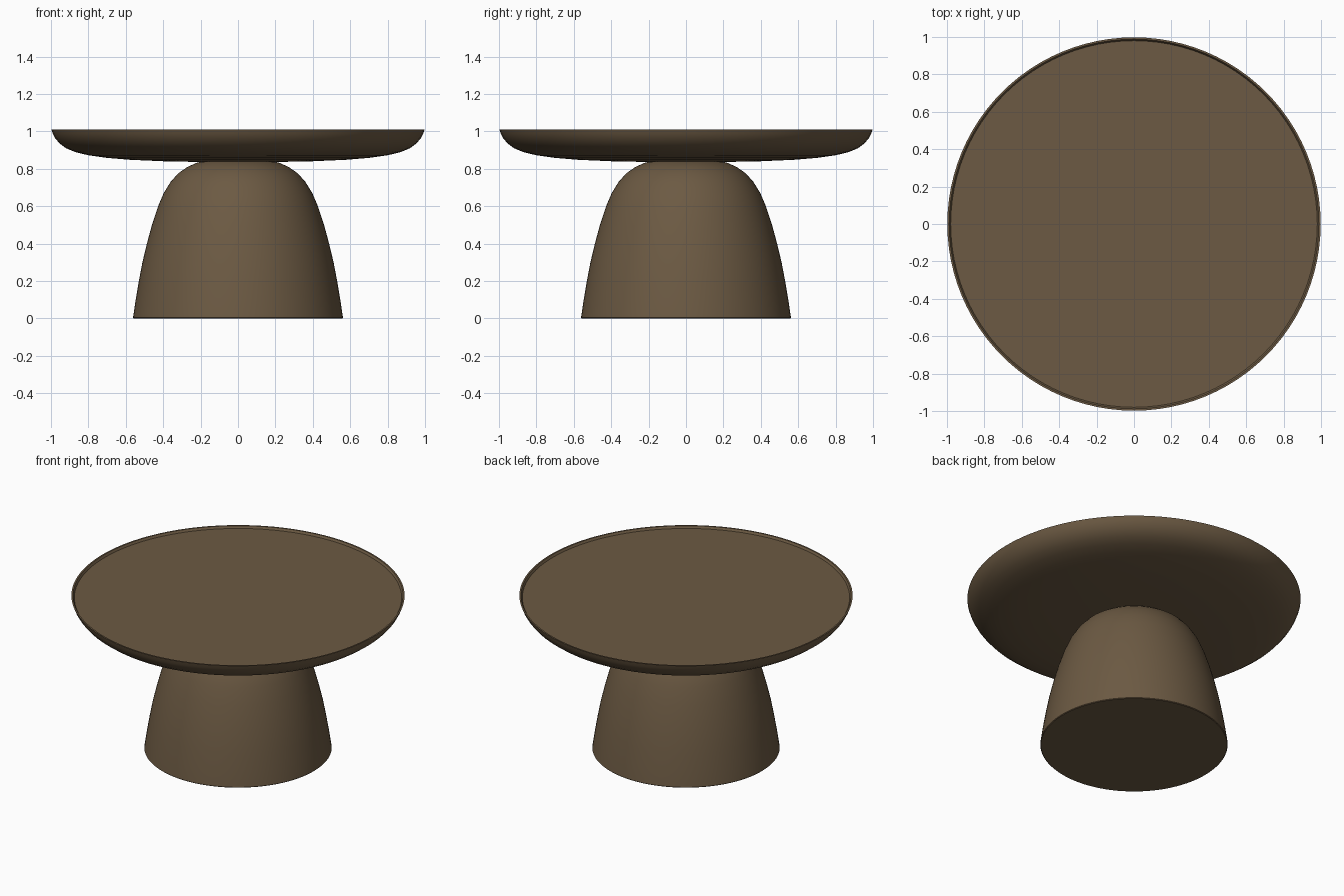
import bpy, bmesh, math

if "Cube" in bpy.data.objects:
    bpy.data.objects.remove(bpy.data.objects["Cube"])

wood = bpy.data.materials.new("brown wood")
wood.diffuse_color = (0.15, 0.102, 0.056, 1)
wood.use_nodes = True
wood.node_tree.nodes["Principled BSDF"].inputs["Base Color"].default_value = wood.diffuse_color


def lathe(name, profile, steps=96):
    """Spin a closed (radius, height) profile about the z axis."""
    bm = bmesh.new()
    verts = [bm.verts.new((r, 0, z)) for r, z in profile]
    edges = [bm.edges.new(p) for p in zip(verts, verts[1:])]
    bmesh.ops.spin(bm, geom=verts + edges, cent=(0, 0, 0), axis=(0, 0, 1),
                   angle=math.tau, steps=steps, use_duplicate=False)
    bmesh.ops.remove_doubles(bm, verts=bm.verts, dist=1e-4)
    bmesh.ops.recalc_face_normals(bm, faces=bm.faces)
    mesh = bpy.data.meshes.new(name)
    bm.to_mesh(mesh)
    bm.free()
    mesh.materials.append(wood)
    obj = bpy.data.objects.new(name, mesh)
    bpy.context.collection.objects.link(obj)
    bpy.ops.object.select_all(action='DESELECT')
    obj.select_set(True)
    bpy.context.view_layer.objects.active = obj
    bpy.ops.object.shade_smooth_by_angle(angle=math.radians(35))


# Dished round top with a thin raised lip
lathe("table_top", [
    (0, 0.835), (0.2, 0.836), (0.4, 0.84), (0.58, 0.848), (0.7, 0.858),
    (0.8, 0.872), (0.87, 0.889), (0.92, 0.91), (0.955, 0.936),
    (0.978, 0.964), (0.99, 0.987), (0.998, 1.01),
    (0.988, 1.01), (0.98, 0.996), (0, 0.996)])

# Domed pedestal
lathe("pedestal", [
    (0, 0), (0.557, 0), (0.561, 0.004), (0.56, 0.012), (0.547, 0.1),
    (0.53, 0.2), (0.511, 0.3), (0.487, 0.4), (0.46, 0.5), (0.427, 0.6),
    (0.397, 0.67), (0.36, 0.73), (0.32, 0.775), (0.27, 0.81),
    (0.22, 0.832), (0.17, 0.845), (0, 0.85)])
